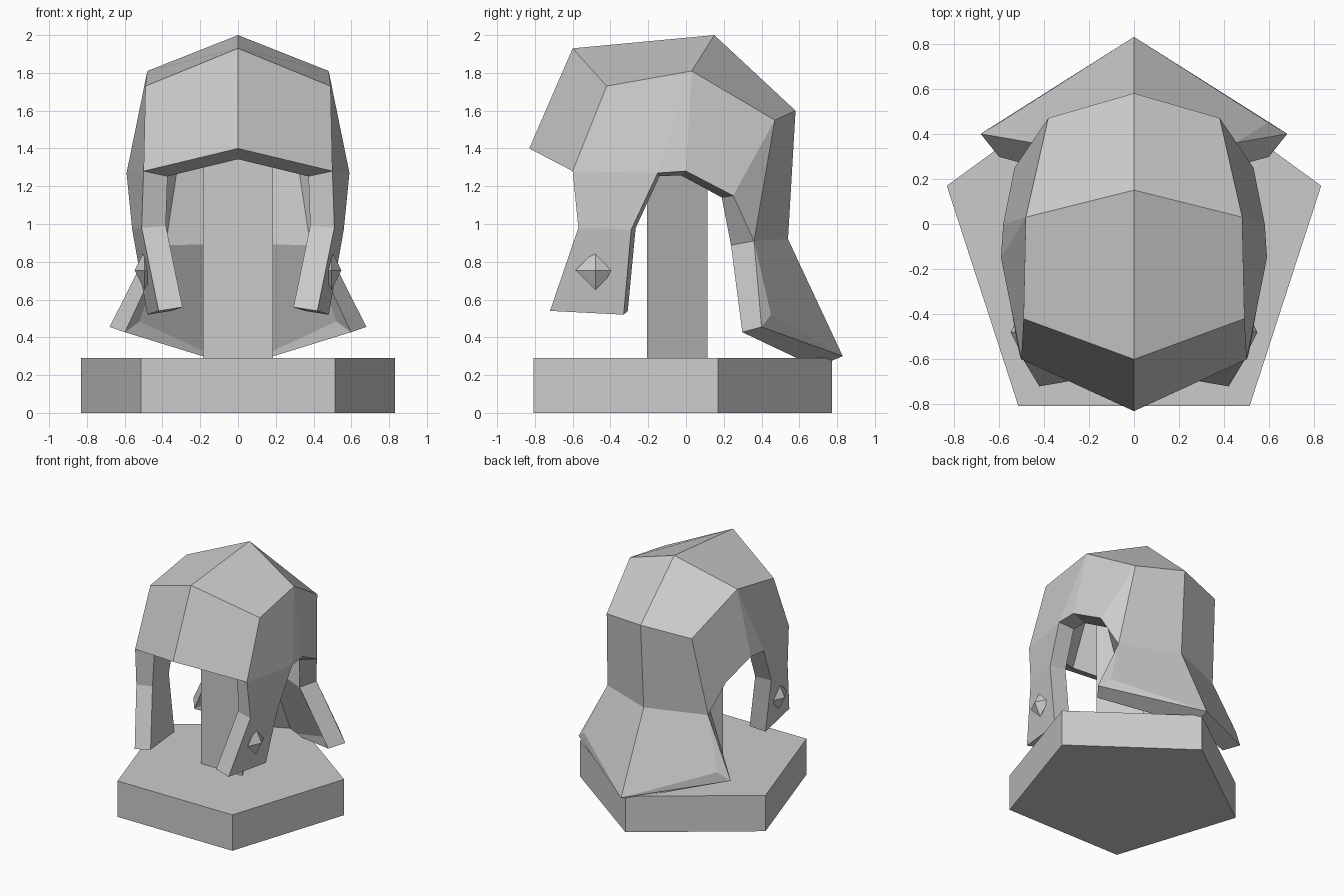
import bpy, bmesh, math

if "Cube" in bpy.data.objects:
    bpy.data.objects.remove(bpy.data.objects["Cube"], do_unlink=True)

grey = bpy.data.materials.new("plain_grey")
grey.use_nodes = True
grey.diffuse_color = (0.6, 0.6, 0.6, 1)
grey.node_tree.nodes["Principled BSDF"].inputs["Base Color"].default_value = (0.6, 0.6, 0.6, 1)


def add_object(name, bm):
    bmesh.ops.recalc_face_normals(bm, faces=bm.faces)
    mesh = bpy.data.meshes.new(name)
    bm.to_mesh(mesh)
    bm.free()
    mesh.materials.append(grey)
    obj = bpy.data.objects.new(name, mesh)
    bpy.context.collection.objects.link(obj)
    return obj


def prism(name, sides, radius, bottom, top):
    """Upright prism with one corner pointing to the back."""
    bm = bmesh.new()
    ring = []
    for i in range(sides):
        a = math.pi / 2 + math.tau * i / sides
        ring.append(bm.verts.new((radius * math.cos(a), radius * math.sin(a) - 0.1, bottom)))
    face = bm.faces.new(ring)
    new = bmesh.ops.extrude_face_region(bm, geom=[face])["geom"]
    for v in new:
        if isinstance(v, bmesh.types.BMVert):
            v.co.z = top
    return add_object(name, bm)


# Stand: five-sided base and three-sided post
prism("stand_base", 5, 0.873, 0, 0.29)
prism("stand_post", 3, 0.215, 0.28, 1.72)

# Helmet shell, left half: crown, neck guard and cheek guard
points = {
    "brim_mid": (0, -0.83, 1.40), "brow_mid": (0, -0.60, 1.93),
    "crown_mid": (0, 0.15, 2.0), "back_mid": (0, 0.58, 1.60),
    "neck_mid": (0, 0.54, 0.92), "flare_mid": (0, 0.83, 0.30),
    "brim": (0.50, -0.60, 1.28), "brow": (0.49, -0.42, 1.73),
    "crown": (0.48, 0.03, 1.81), "back": (0.38, 0.47, 1.55),
    "neck": (0.45, 0.36, 0.91), "flare": (0.595, 0.45, 0.52),
    "flare_tip": (0.68, 0.40, 0.455),
    "temple": (0.59, -0.15, 1.27), "ear": (0.58, 0, 1.28), "nape": (0.53, 0.25, 1.15),
    "jaw_front": (0.51, -0.57, 0.98), "jaw_rear": (0.56, -0.29, 0.97),
    "chin_front": (0.42, -0.72, 0.54), "chin_rear": (0.48, -0.33, 0.52),
}
faces = [
    "brim_mid brim brow brow_mid", "brow_mid brow crown crown_mid",
    "crown_mid crown back back_mid", "back_mid back neck neck_mid",
    "neck_mid neck flare flare_mid", "neck flare_tip flare", "flare flare_tip flare_mid",
    "brim temple crown brow", "temple ear crown", "ear nape back crown", "nape neck back",
    "brim jaw_front jaw_rear temple", "jaw_front chin_front chin_rear jaw_rear",
]
bm = bmesh.new()
verts = {key: bm.verts.new(co) for key, co in points.items()}
for f in faces:
    bm.faces.new([verts[key] for key in f.split()])
helmet = add_object("helmet_shell", bm)
# Make sure the normals point outwards before thickening inwards
if helmet.data.polygons[1].normal.z < 0:
    helmet.data.flip_normals()
mirror = helmet.modifiers.new("Mirror", 'MIRROR')
mirror.use_clip = True
shell = helmet.modifiers.new("Thickness", 'SOLIDIFY')
shell.thickness = 0.13
shell.offset = -1
shell.use_even_offset = True

# Diamond studs on the cheek guards
for side, name in ((1, "left_stud"), (-1, "right_stud")):
    bm = bmesh.new()
    bmesh.ops.create_uvsphere(bm, u_segments=4, v_segments=2, radius=0.105)
    bmesh.ops.scale(bm, vec=(0.5, 1, 1), verts=bm.verts)
    bmesh.ops.translate(bm, vec=(side * 0.495, -0.48, 0.755), verts=bm.verts)
    add_object(name, bm)
